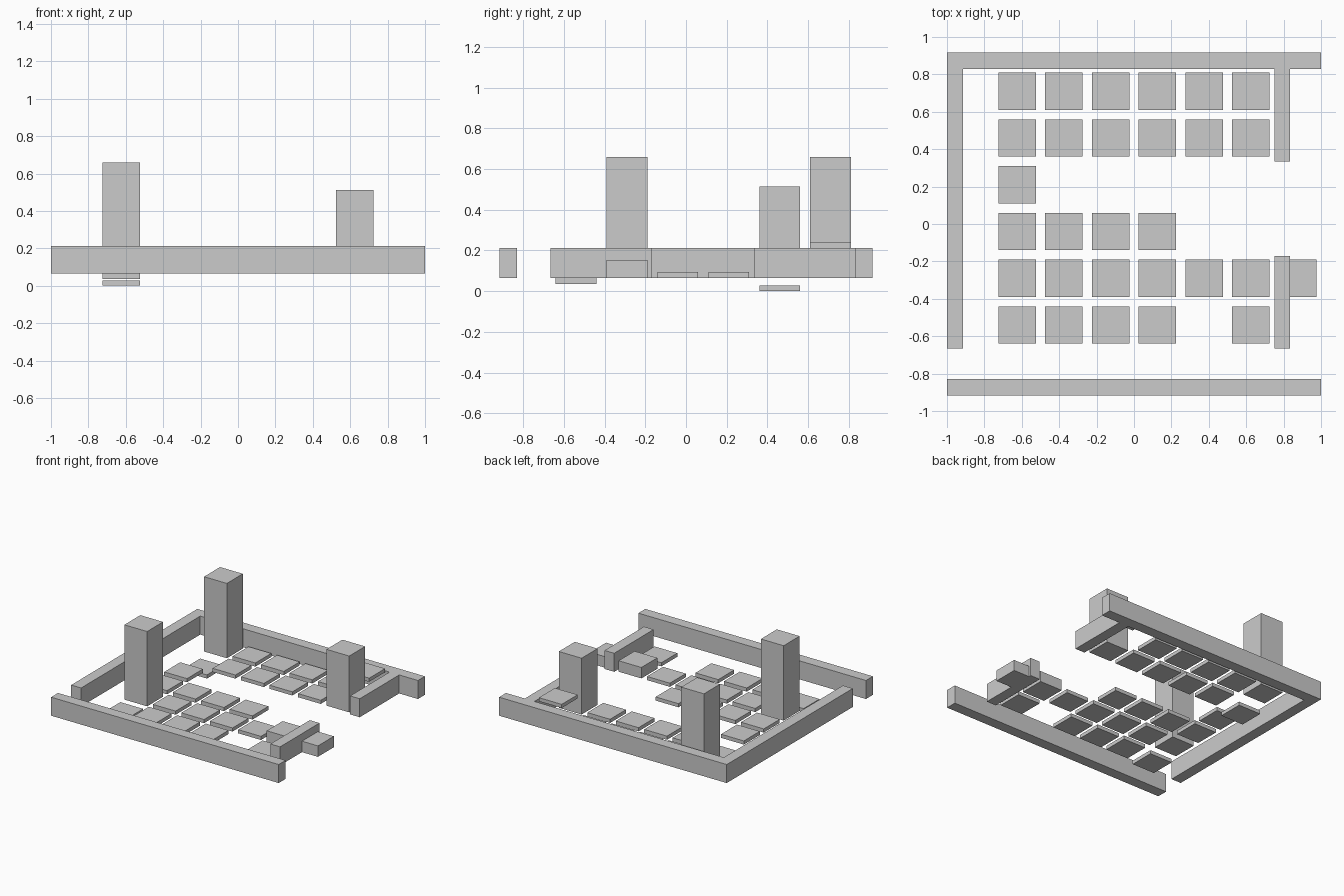
import bpy
import bmesh
from mathutils import Matrix, Vector

old = bpy.data.objects.get("Cube")
if old:
    bpy.data.objects.remove(old, do_unlink=True)

# One plain stone colour
GREY = (0.6, 0.6, 0.6, 1.0)
stone = bpy.data.materials.new("grey_stone")
stone.use_nodes = True
stone.diffuse_color = GREY
stone.node_tree.nodes["Principled BSDF"].inputs["Base Color"].default_value = GREY

FLOOR = 0.066    # level of the walls and most slabs
SLAB = 0.029     # slab thickness
WALL_TOP = 0.213
PITCH = 0.25
HALF = 0.1       # half width of a slab


def box(name, low, high):
    """Flat-sided box between two opposite corners."""
    low, high = Vector(low), Vector(high)
    bm = bmesh.new()
    bmesh.ops.create_cube(bm, size=1, matrix=Matrix.Translation((low + high) / 2)
                          @ Matrix.Diagonal((high - low).to_4d()))
    mesh = bpy.data.meshes.new(name)
    bm.to_mesh(mesh)
    bm.free()
    mesh.materials.append(stone)
    obj = bpy.data.objects.new(name, mesh)
    bpy.context.collection.objects.link(obj)


def wall(name, x0, x1, y0, y1):
    box(name, (x0, y0, FLOOR), (x1, y1, WALL_TOP))


def cell(name, col, row, bottom, top):
    """Square block on the floor grid; row 0 is at the back."""
    x, y = -0.625 + PITCH * col, 0.71 - PITCH * row
    box(name, (x - HALF, y - HALF, bottom), (x + HALF, y + HALF, top))


# Outer walls and the two short walls beside the opening
wall("back_wall", -1, 1, 0.83, 0.917)
wall("front_wall", -1, 1, -0.917, -0.83)
wall("right_wall", -1, -0.913, -0.665, 0.83)
wall("inner_wall_back", 0.75, 0.835, 0.335, 0.83)
wall("inner_wall_front", 0.75, 0.835, -0.665, -0.17)

# Pillars and low blocks: column, row, top
PILLARS = {(0, 0): 0.66, (0, 4): 0.66, (5, 1): 0.513}
BLOCKS = {(5, 4): 0.153, (6, 4): 0.153}
for kind, places in (("pillar", PILLARS), ("low_block", BLOCKS)):
    for (col, row), top in places.items():
        cell(f"{kind}_{row}_{col}", col, row, FLOOR, top)

# Floor slabs, a few of them raised or sunken
FLOOR_PLAN = ["######", "######", "#", "####", "######", "#### #"]
SHIFTED = {(5, 0): WALL_TOP, (0, 1): 0.0, (0, 5): 0.036}
for row, line in enumerate(FLOOR_PLAN):
    for col, mark in enumerate(line):
        if mark == "#" and (col, row) not in PILLARS and (col, row) not in BLOCKS:
            bottom = SHIFTED.get((col, row), FLOOR)
            cell(f"floor_slab_{row}_{col}", col, row, bottom, bottom + SLAB)
